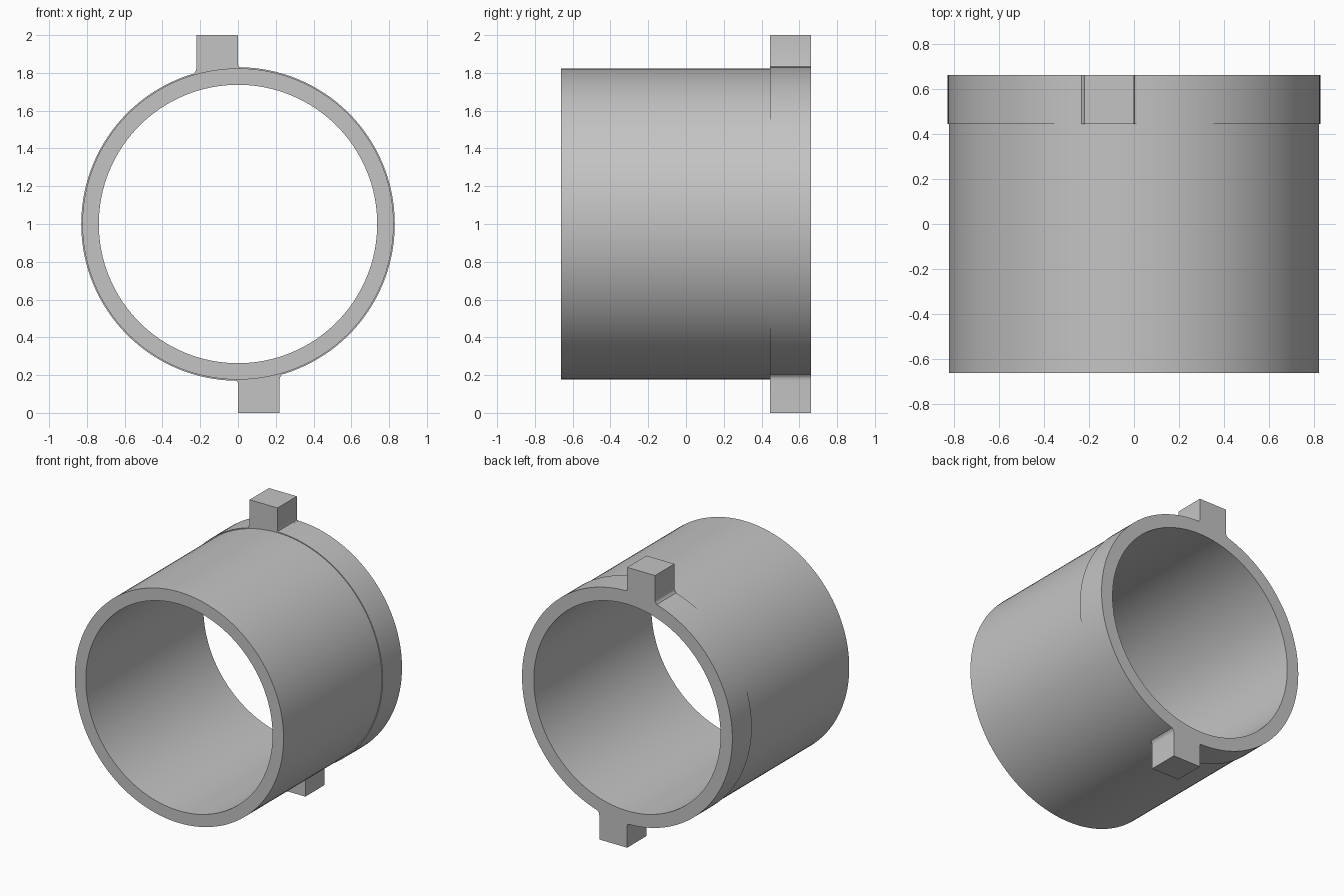
import bpy, bmesh, math
from mathutils import Vector

cube = bpy.data.objects.get("Cube")
if cube:
    bpy.data.objects.remove(cube, do_unlink=True)

SEGMENTS = 128
CENTRE_Z = 1.0
INNER, OUTER, COLLAR = 0.737, 0.824, 0.83
FRONT, STEP, BACK = -0.663, 0.445, 0.663
LUG_WIDTH, FILLET = 0.22, 0.03

grey = bpy.data.materials.new("plain grey")
grey.use_nodes = True
colour = (0.55, 0.55, 0.55, 1)
grey.diffuse_color = colour
grey.node_tree.nodes["Principled BSDF"].inputs["Base Color"].default_value = colour


def finish(name, bm):
    bmesh.ops.recalc_face_normals(bm, faces=bm.faces)
    mesh = bpy.data.meshes.new(name)
    bm.to_mesh(mesh)
    bm.free()
    mesh.materials.append(grey)
    obj = bpy.data.objects.new(name, mesh)
    bpy.context.collection.objects.link(obj)
    bpy.ops.object.select_all(action="DESELECT")
    obj.select_set(True)
    bpy.context.view_layer.objects.active = obj
    bpy.ops.object.shade_smooth_by_angle(angle=math.radians(30))
    return obj


# Sleeve with a slightly raised collar at the back: a closed profile turned about y
profile = [(INNER, FRONT), (OUTER, FRONT), (OUTER, STEP),
           (COLLAR, STEP), (COLLAR, BACK), (INNER, BACK)]
bm = bmesh.new()
rings = []
for i in range(SEGMENTS):
    a = math.tau * i / SEGMENTS
    rings.append([bm.verts.new((r * math.sin(a), y, CENTRE_Z + r * math.cos(a)))
                  for r, y in profile])
for i, ring in enumerate(rings):
    following = rings[(i + 1) % SEGMENTS]
    for j in range(len(profile)):
        k = (j + 1) % len(profile)
        bm.faces.new((ring[j], ring[k], following[k], following[j]))
finish("collared_sleeve", bm)


# Lug outline: square block, filleted into the collar on its outer side
def lug_outline():
    foot = OUTER + 0.002
    points = [(0, 1.0), (-LUG_WIDTH, 1.0)]
    corner = Vector((-LUG_WIDTH - FILLET / 2, math.sqrt(COLLAR**2 - LUG_WIDTH**2) + FILLET))
    for i in range(7):
        a = math.radians(75) * i / 6
        points.append((corner.x + FILLET / 2 * math.cos(a),
                       corner.y - FILLET * math.sin(a)))
    start = math.asin(-(LUG_WIDTH + 0.015) / foot)
    end = math.asin(0.012 / foot)
    for i in range(13):
        a = start + (end - start) * i / 12
        points.append((foot * math.sin(a), foot * math.cos(a)))
    points += [(0.012, COLLAR), (0.003, COLLAR + 0.003), (0, COLLAR + 0.012)]
    return points


# Two lugs, half a turn apart
for name, turn in (("top_lug", 1), ("bottom_lug", -1)):
    bm = bmesh.new()
    face = bm.faces.new([bm.verts.new((turn * x, STEP, CENTRE_Z + turn * z))
                         for x, z in lug_outline()])
    extruded = bmesh.ops.extrude_face_region(bm, geom=[face], use_keep_orig=True)
    moved = [v for v in extruded["geom"] if isinstance(v, bmesh.types.BMVert)]
    bmesh.ops.translate(bm, verts=moved, vec=(0, BACK - STEP, 0))
    finish(name, bm)
